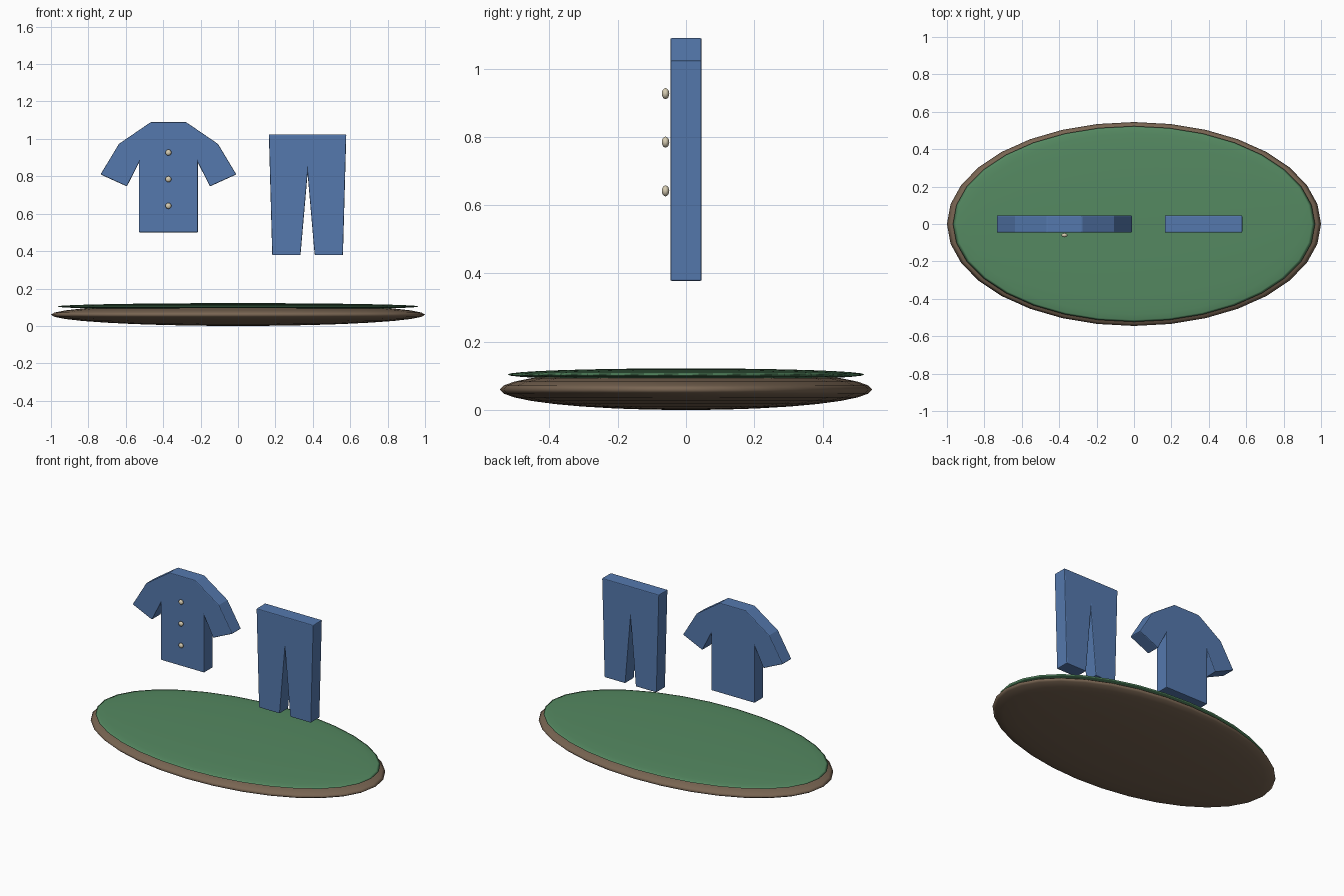
import bpy, bmesh

if "Cube" in bpy.data.objects:
    bpy.data.objects.remove(bpy.data.objects["Cube"])


def material(name, rgb):
    m = bpy.data.materials.new(name)
    m.diffuse_color = (*rgb, 1)
    m.use_nodes = True
    m.node_tree.nodes["Principled BSDF"].inputs["Base Color"].default_value = m.diffuse_color
    return m


BLUE = material("blue_cloth", (0.09, 0.19, 0.42))
GREEN = material("green_grass", (0.09, 0.25, 0.12))
BROWN = material("brown_soil", (0.19, 0.13, 0.085))
CREAM = material("cream_button", (0.68, 0.61, 0.45))


def ellipsoid(name, loc, radii, mat, segments=32, rings=16):
    bpy.ops.mesh.primitive_uv_sphere_add(segments=segments, ring_count=rings, radius=1, location=loc)
    ob = bpy.context.object
    ob.name = name
    ob.scale = radii
    bpy.ops.object.transform_apply(location=False, rotation=False, scale=True)
    bpy.ops.object.shade_smooth()
    ob.data.materials.append(mat)
    return ob


def garment(name, cx, half, thickness, mat):
    # half outline runs from the top to the hem; points on x = 0 are not repeated
    left = [(-x, z) for x, z in reversed(half) if x > 0]
    bm = bmesh.new()
    face = bm.faces.new([bm.verts.new((x, -thickness / 2, z)) for x, z in half + left])
    ext = bmesh.ops.extrude_face_region(bm, geom=[face])
    moved = [v for v in ext["geom"] if isinstance(v, bmesh.types.BMVert)]
    bmesh.ops.translate(bm, verts=moved, vec=(0, thickness, 0))
    bmesh.ops.recalc_face_normals(bm, faces=bm.faces)
    me = bpy.data.meshes.new(name)
    bm.to_mesh(me)
    bm.free()
    ob = bpy.data.objects.new(name, me)
    ob.location.x = cx
    bpy.context.collection.objects.link(ob)
    me.materials.append(mat)
    bevel = ob.modifiers.new("soft_edges", 'BEVEL')
    bevel.width = 0.005
    bevel.segments = 2
    return ob


# Oval ground: soil with a thin grass layer
ellipsoid("soil_base", (0, 0, 0.06), (1.0, 0.545, 0.06), BROWN)
ellipsoid("grass_top", (0, 0, 0.104), (0.968, 0.523, 0.018), GREEN)

# Shirt and trousers
SHIRT_X, TROUSERS_X, THICK = -0.372, 0.372, 0.092
garment("shirt", SHIRT_X,
        [(0.094, 1.09), (0.265, 0.973), (0.363, 0.81), (0.222, 0.746),
         (0.158, 0.872), (0.158, 0.50)], THICK, BLUE)
garment("trousers", TROUSERS_X,
        [(0.207, 1.024), (0.189, 0.378), (0.038, 0.378), (0, 0.815)], THICK, BLUE)

# Shirt buttons
for i, z in enumerate((0.927, 0.785, 0.642)):
    ellipsoid(f"button_{i + 1}", (SHIRT_X, -0.06, z), (0.016, 0.011, 0.016), CREAM, 16, 8)
